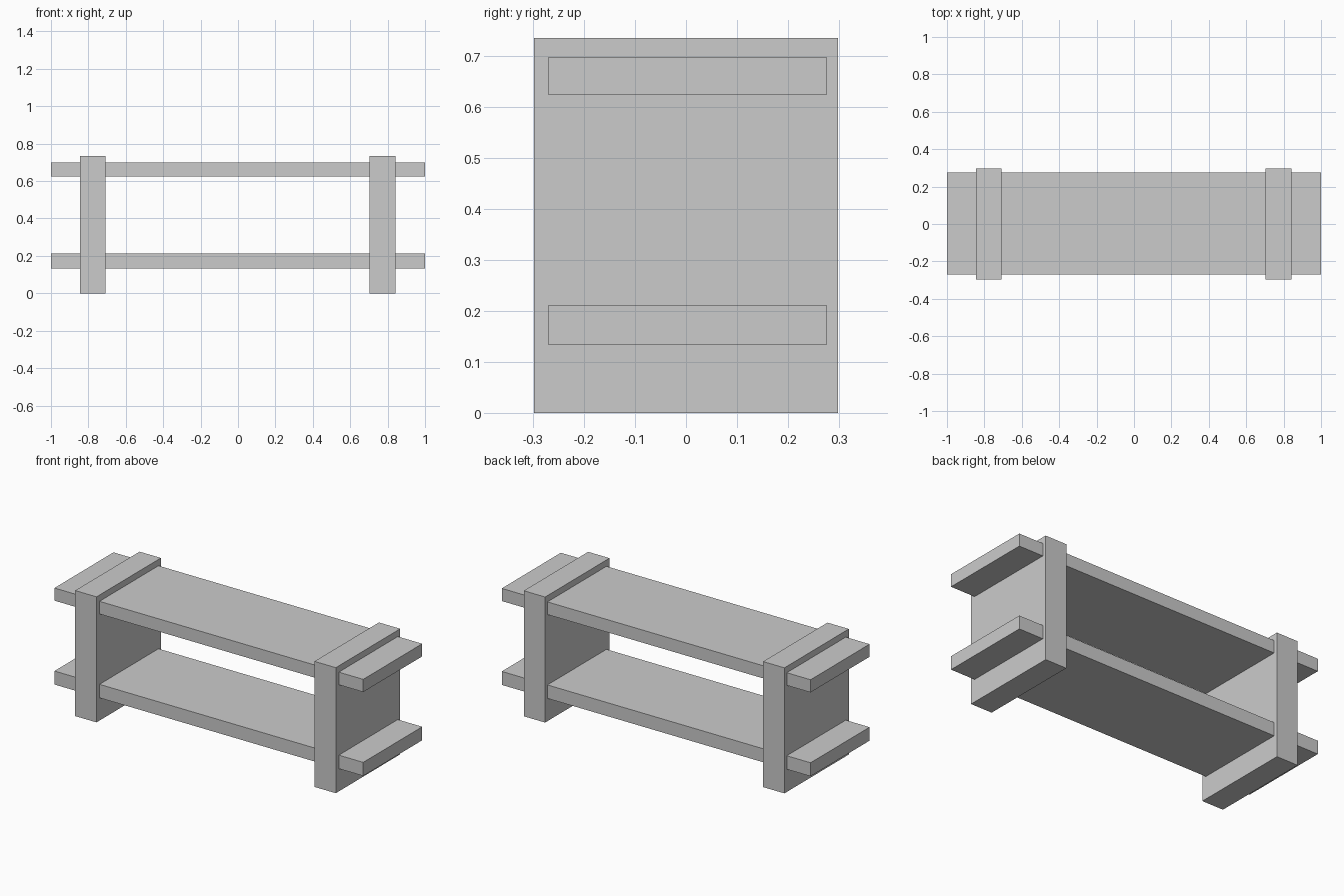
import bpy

if "Cube" in bpy.data.objects:
    bpy.data.objects.remove(bpy.data.objects["Cube"])


def box(name, x, y, z):
    """Axis-aligned box from (min, max) ranges."""
    bpy.ops.mesh.primitive_cube_add(size=1, location=[(a + b) / 2 for a, b in (x, y, z)])
    obj = bpy.context.object
    obj.name = name
    obj.scale = [b - a for a, b in (x, y, z)]
    bpy.ops.object.transform_apply(location=False, rotation=False, scale=True)
    return obj


# Solid upright end panels
for name, x in (("left_end_panel", (-0.846, -0.708)), ("right_end_panel", (0.704, 0.842))):
    box(name, x, (-0.298, 0.298), (0.0, 0.735))

# Planks passing through both end panels
for name, z in (("lower_shelf", (0.133, 0.212)), ("upper_shelf", (0.624, 0.698))):
    box(name, (-1.0, 1.0), (-0.27, 0.276), z)
